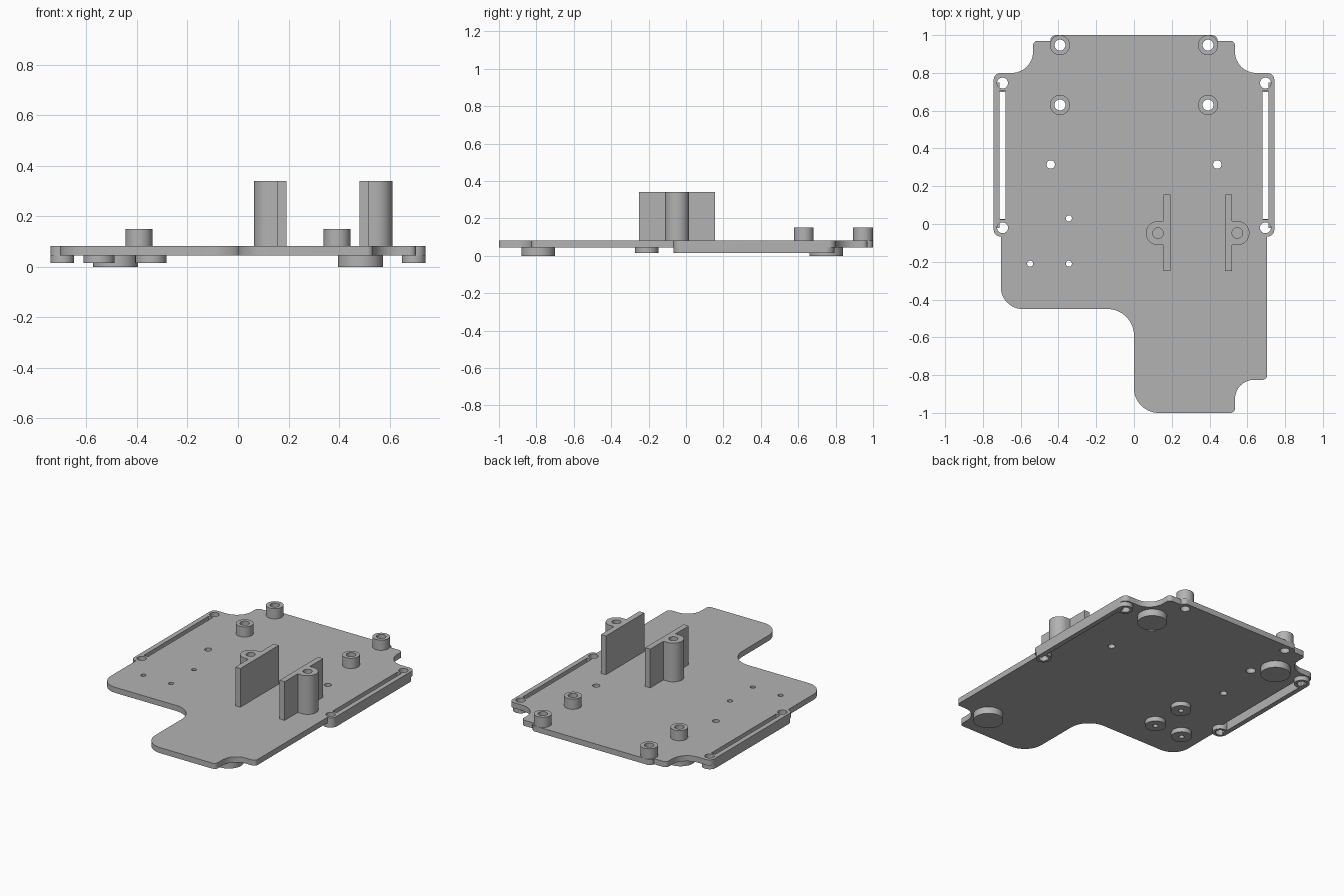
import bpy
import bmesh
from math import acos, cos, sin, tan, tau
from mathutils import Vector

cube = bpy.data.objects.get("Cube")
if cube:
    bpy.data.objects.remove(cube, do_unlink=True)

grey = bpy.data.materials.new("plain grey")
grey.use_nodes = True
grey.diffuse_color = (0.45, 0.45, 0.45, 1)
grey.node_tree.nodes["Principled BSDF"].inputs["Base Color"].default_value = grey.diffuse_color

# Main heights
FOOT, PAD, UNDER, DECK, BOSS, TOP = 0, 0.015, 0.045, 0.082, 0.15, 0.34


def circle(x, y, r, n=32):
    return [(x + r * cos(tau * i / n), y + r * sin(tau * i / n)) for i in range(n)]


def box(x0, x1, y0, y1):
    return [(x0, y0), (x1, y0), (x1, y1), (x0, y1)]


def rounded(corners, steps=10):
    """Closed outline from (x, y, fillet radius) corners, convex or concave."""
    out = []
    for i, (x, y, r) in enumerate(corners):
        p = Vector((x, y))
        a = (Vector(corners[i - 1][:2]) - p).normalized()
        b = (Vector(corners[(i + 1) % len(corners)][:2]) - p).normalized()
        if r == 0:
            out.append((x, y))
            continue
        half = acos(a.dot(b)) / 2
        centre = p + (a + b).normalized() * (r / sin(half))
        start = p + a * (r / tan(half)) - centre
        end = p + b * (r / tan(half)) - centre
        for s in range(steps + 1):
            d = start.lerp(end, s / steps).normalized() * r
            # even spacing is close enough for quarter turns
            out.append(tuple(centre + d))
    return out


def slab(name, loops, z0, z1):
    """Extrude an outline, with any further loops cut as holes."""
    curve = bpy.data.curves.new(name, 'CURVE')
    curve.dimensions = '2D'
    curve.fill_mode = 'BOTH'
    curve.extrude = (z1 - z0) / 2
    for loop in loops:
        spline = curve.splines.new('POLY')
        spline.points.add(len(loop) - 1)
        for point, (x, y) in zip(spline.points, loop):
            point.co = (x, y, 0, 1)
        spline.use_cyclic_u = True
    temp = bpy.data.objects.new(name + " outline", curve)
    bpy.context.collection.objects.link(temp)
    bpy.context.view_layer.update()
    mesh = bpy.data.meshes.new_from_object(
        temp.evaluated_get(bpy.context.evaluated_depsgraph_get()))
    bpy.data.objects.remove(temp, do_unlink=True)
    bm = bmesh.new()
    bm.from_mesh(mesh)
    bmesh.ops.remove_doubles(bm, verts=bm.verts, dist=0.0001)
    bmesh.ops.translate(bm, verts=bm.verts, vec=(0, 0, (z0 + z1) / 2))
    bmesh.ops.recalc_face_normals(bm, faces=bm.faces)
    bm.to_mesh(mesh)
    bm.free()
    mesh.materials.clear()
    mesh.materials.append(grey)
    obj = bpy.data.objects.new(name, mesh)
    bpy.context.collection.objects.link(obj)
    bpy.ops.object.select_all(action='DESELECT')
    obj.select_set(True)
    bpy.context.view_layer.objects.active = obj
    bpy.ops.object.shade_smooth_by_angle(angle=0.6)
    return obj


# Positions of the repeated features
SIDES = ((1, "left"), (-1, "right"))
rail_holes = [(s * 0.696, y) for s, _ in SIDES for y in (-0.02, 0.746)]
boss_spots = [(s * 0.392, y) for s, _ in SIDES for y in (0.63, 0.947)]
screw_spots = [(-0.345, 0.03), (-0.55, -0.21), (-0.345, -0.21)]
foot_spots = [(0.485, 0.75), (-0.485, 0.75), (0.485, -0.79)]

# Base plate: symmetric back, offset tongue at the front
back = [(0.705, -0.067, 0), (0.743, -0.067, 0.037), (0.743, 0.8, 0.037),
        (0.535, 0.8, 0.11), (0.535, 0.97, 0.025), (0.443, 0.97, 0), (0.443, 1, 0.029)]
front = [(-0.705, -0.45, 0.115), (0, -0.45, 0.14), (0, -1, 0.13),
         (0.535, -1, 0.025), (0.535, -0.825, 0.1), (0.705, -0.825, 0.025)]
outline = rounded(back + [(-x, y, r) for x, y, r in reversed(back)] + front)
holes = [circle(x, y, 0.029) for x, y in rail_holes + boss_spots]
holes += [circle(x, y, 0.016) for x, y in screw_spots]
holes += [circle(s * 0.441, 0.315, 0.022) for s, _ in SIDES]
holes += [box(*sorted((s * 0.68, s * 0.711)), 0.024, 0.704) for s, _ in SIDES]
slab("base_plate", [outline] + holes, UNDER, DECK)

# Rings above and below the plate, and solid feet
for x, y in boss_spots:
    slab("mounting_boss", [circle(x, y, 0.053), circle(x, y, 0.029)], DECK, BOSS)
for x, y in rail_holes:
    slab("rail_pad", [circle(x, y, 0.047), circle(x, y, 0.029)], PAD, UNDER)
for x, y in screw_spots:
    slab("screw_pad", [circle(x, y, 0.062), circle(x, y, 0.016)], PAD, UNDER)
for x, y in foot_spots:
    slab("foot", [circle(x, y, 0.09, 48)], FOOT, UNDER)

# Side rails under the plate edge
for s, side in SIDES:
    slab(side + "_rail", [box(*sorted((s * 0.711, s * 0.743)), -0.02, 0.75)], PAD, UNDER)

# Upright holder walls, each with a round screw post on its outer side
for s, side in SIDES:
    def place(points):
        return [(0.337 + s * x, y) for x, y in points]
    post = rounded([(0.182, -0.112, 0), (0.274, -0.112, 0.064),
                    (0.274, 0.016, 0.064), (0.182, 0.016, 0)])
    wall = [(0.182, 0.155), (0.145, 0.155), (0.145, -0.25), (0.182, -0.25)]
    slab(side + "_holder_wall", [place(wall + post), place(circle(0.21, -0.048, 0.028))], DECK, TOP)
